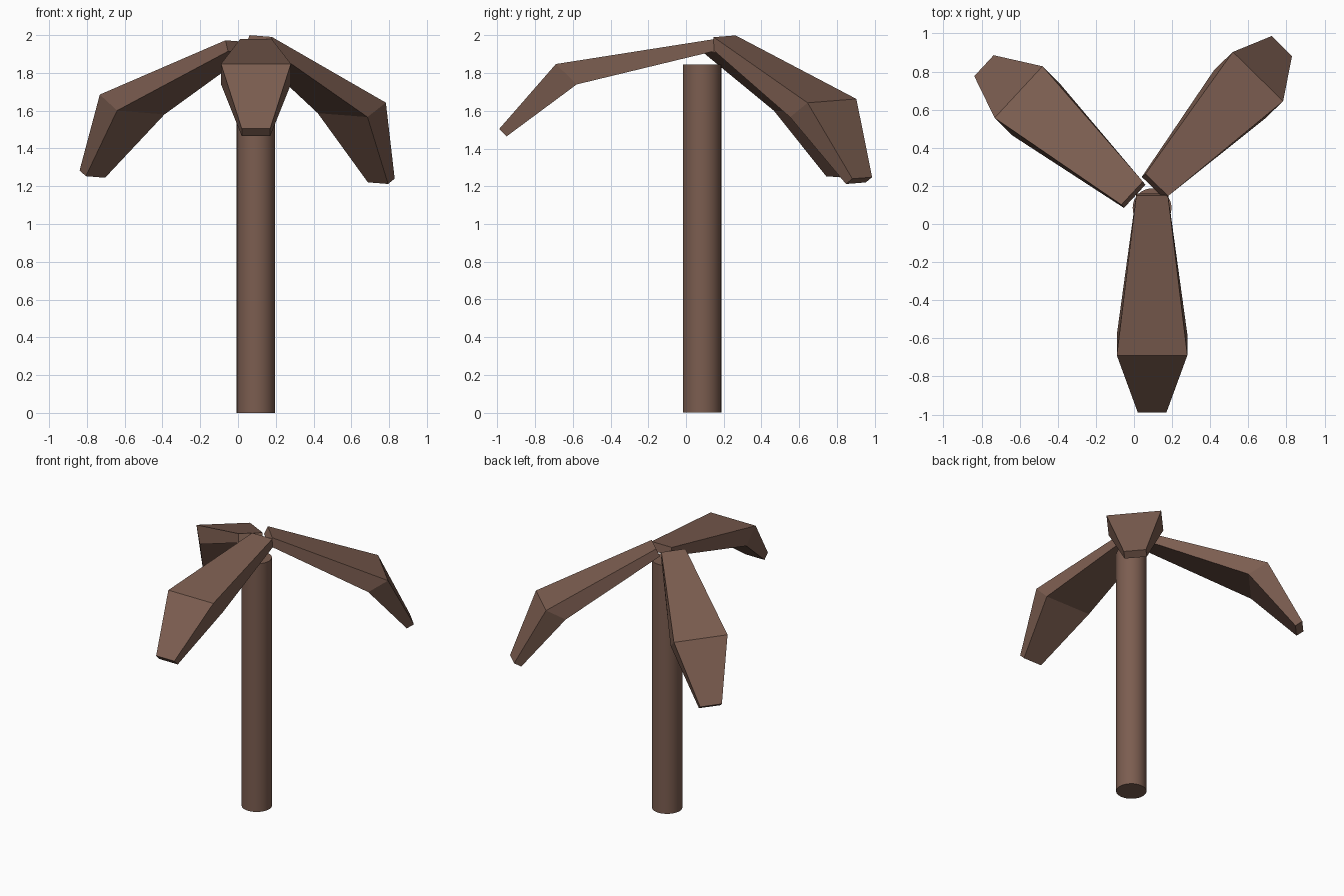
import bpy, bmesh, math
from mathutils import Vector

if "Cube" in bpy.data.objects:
    bpy.data.objects.remove(bpy.data.objects["Cube"])

brown = bpy.data.materials.new("brown")
brown.diffuse_color = (0.2, 0.11, 0.08, 1)
brown.use_nodes = True
brown.node_tree.nodes["Principled BSDF"].inputs["Base Color"].default_value = brown.diffuse_color

# Trunk
bpy.ops.mesh.primitive_cylinder_add(vertices=32, radius=0.102, depth=1.845,
                                    location=(0.095, 0.085, 0.9225))
trunk = bpy.context.object
trunk.name = "trunk"
trunk.data.materials.append(brown)
bpy.ops.object.shade_smooth_by_angle(angle=math.radians(40))

# Frond sections: half width, top (along, height), bottom (along, height)
SECTIONS = [
    (0.083, (0.0, 0.0), (0.0, -0.062)),
    (0.185, (0.85, 0.0), (0.758, -0.124)),
    (0.075, (1.20, -0.293), (1.167, -0.338)),
]


def frond(name, base, along, across):
    """Bent leaf running from base in direction along, widening in direction across."""
    u = Vector(along).normalized()
    v = Vector(across)
    v = (v - u * v.dot(u)).normalized()
    n = u.cross(v)
    if n.z < 0:
        n = -n
    bm = bmesh.new()
    rings = []
    for w, top, bottom in SECTIONS:
        corners = [(top, -w), (top, w), (bottom, w), (bottom, -w)]
        rings.append([bm.verts.new(Vector(base) + u * s + n * h + v * side)
                      for (s, h), side in corners])
    for a, b in zip(rings, rings[1:]):
        for i in range(4):
            j = (i + 1) % 4
            bm.faces.new((a[i], a[j], b[j], b[i]))
    bm.faces.new(rings[0])
    bm.faces.new(rings[-1])
    bmesh.ops.recalc_face_normals(bm, faces=bm.faces)
    mesh = bpy.data.meshes.new(name)
    bm.to_mesh(mesh)
    bm.free()
    mesh.materials.append(brown)
    obj = bpy.data.objects.new(name, mesh)
    bpy.context.collection.objects.link(obj)


# Three fronds around the crown
frond("front_frond", (0.095, 0.15, 1.98), (0, -0.84, -0.132), (1, 0, 0))
frond("left_frond", (-0.01, 0.162, 1.968), (-0.59, 0.525, -0.29), (0.245, 0.265, -0.02))
frond("right_frond", (0.12, 0.205, 1.995), (0.532, 0.57, -0.343), (-0.255, 0.25, 0.02))
